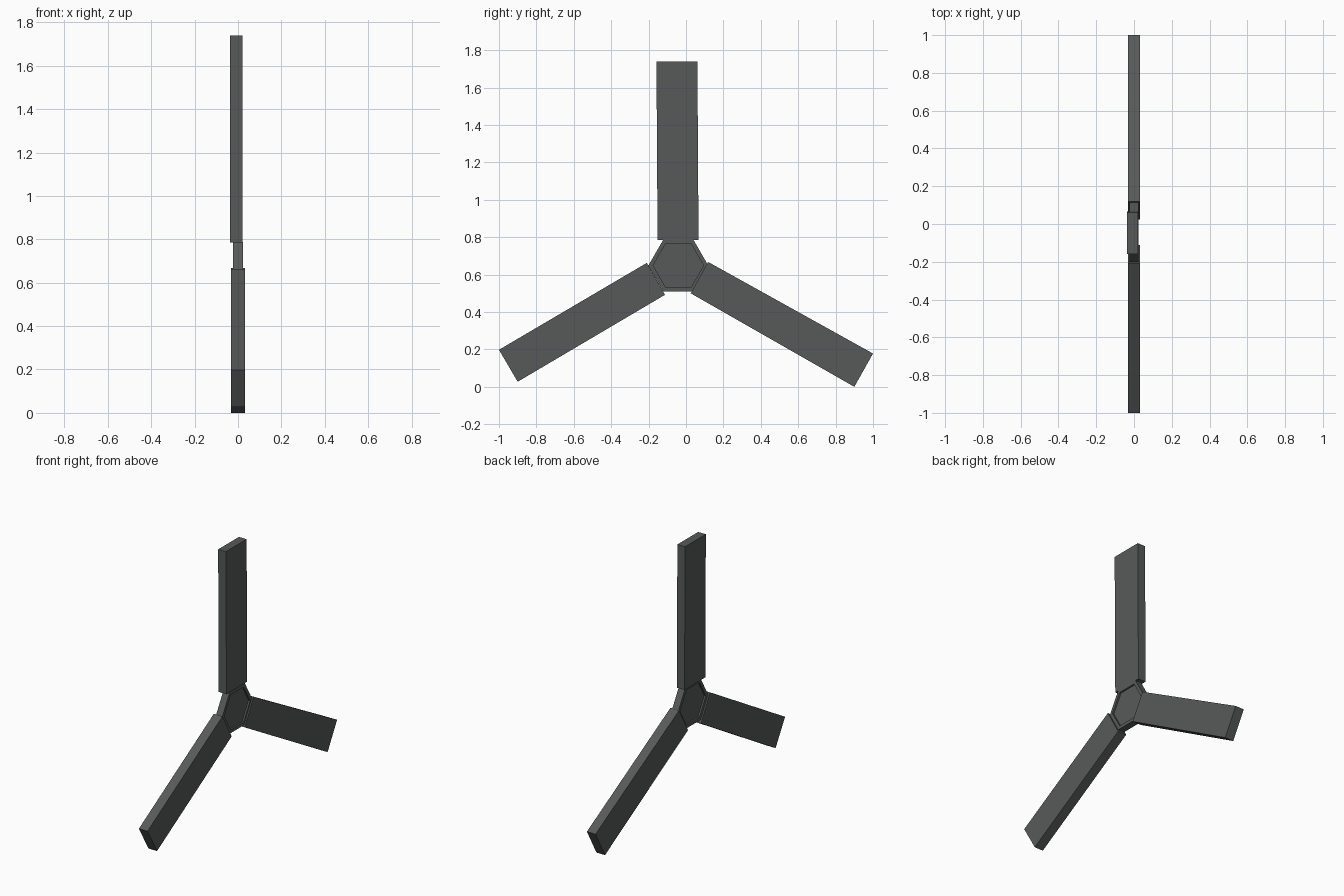
import bpy, bmesh, math

if "Cube" in bpy.data.objects:
    bpy.data.objects.remove(bpy.data.objects["Cube"])

grey = bpy.data.materials.new("dark_grey")
grey.diffuse_color = (0.095, 0.102, 0.1, 1)
grey.use_nodes = True
grey.node_tree.nodes["Principled BSDF"].inputs["Base Color"].default_value = grey.diffuse_color


def finish(name, bm):
    bmesh.ops.recalc_face_normals(bm, faces=bm.faces)
    me = bpy.data.meshes.new(name)
    bm.to_mesh(me)
    bm.free()
    me.materials.append(grey)
    ob = bpy.data.objects.new(name, me)
    bpy.context.collection.objects.link(ob)
    return ob


def plate(name, outline, x0, x1):
    """Extrude a (y, z) outline along x."""
    bm = bmesh.new()
    face = bm.faces.new([bm.verts.new((x0, y, z)) for y, z in outline])
    ext = bmesh.ops.extrude_face_region(bm, geom=[face])
    moved = [v for v in ext["geom"] if isinstance(v, bmesh.types.BMVert)]
    bmesh.ops.translate(bm, verts=moved, vec=(x1 - x0, 0, 0))
    return finish(name, bm)


# Three flat blades
plate("top_blade", [(-0.158, 1.74), (0.061, 1.74), (0.067, 0.786), (-0.152, 0.786)], -0.036, 0.021)
plate("right_blade", [(1.0, 0.178), (0.9, 0.0), (0.025, 0.5), (0.118, 0.668)], -0.032, 0.032)
plate("left_blade", [(-1.0, 0.198), (-0.9, 0.027), (-0.112, 0.492), (-0.209, 0.663)], -0.032, 0.032)

# Hexagonal hub with a shallow recess on both sides: rings of (x, radius)
CY, CZ = -0.041, 0.649
bm = bmesh.new()
rings = []
for x, r in [(-0.012, 0.135), (-0.023, 0.135), (-0.023, 0.16),
             (0.023, 0.16), (0.023, 0.135), (0.012, 0.135)]:
    rings.append([bm.verts.new((x, CY + r * math.cos(i * math.pi / 3),
                                CZ + r * math.sin(i * math.pi / 3))) for i in range(6)])
for a, b in zip(rings, rings[1:]):
    for i in range(6):
        j = (i + 1) % 6
        bm.faces.new((a[i], a[j], b[j], b[i]))
bm.faces.new(rings[0])
bm.faces.new(rings[-1])
finish("hub", bm)
